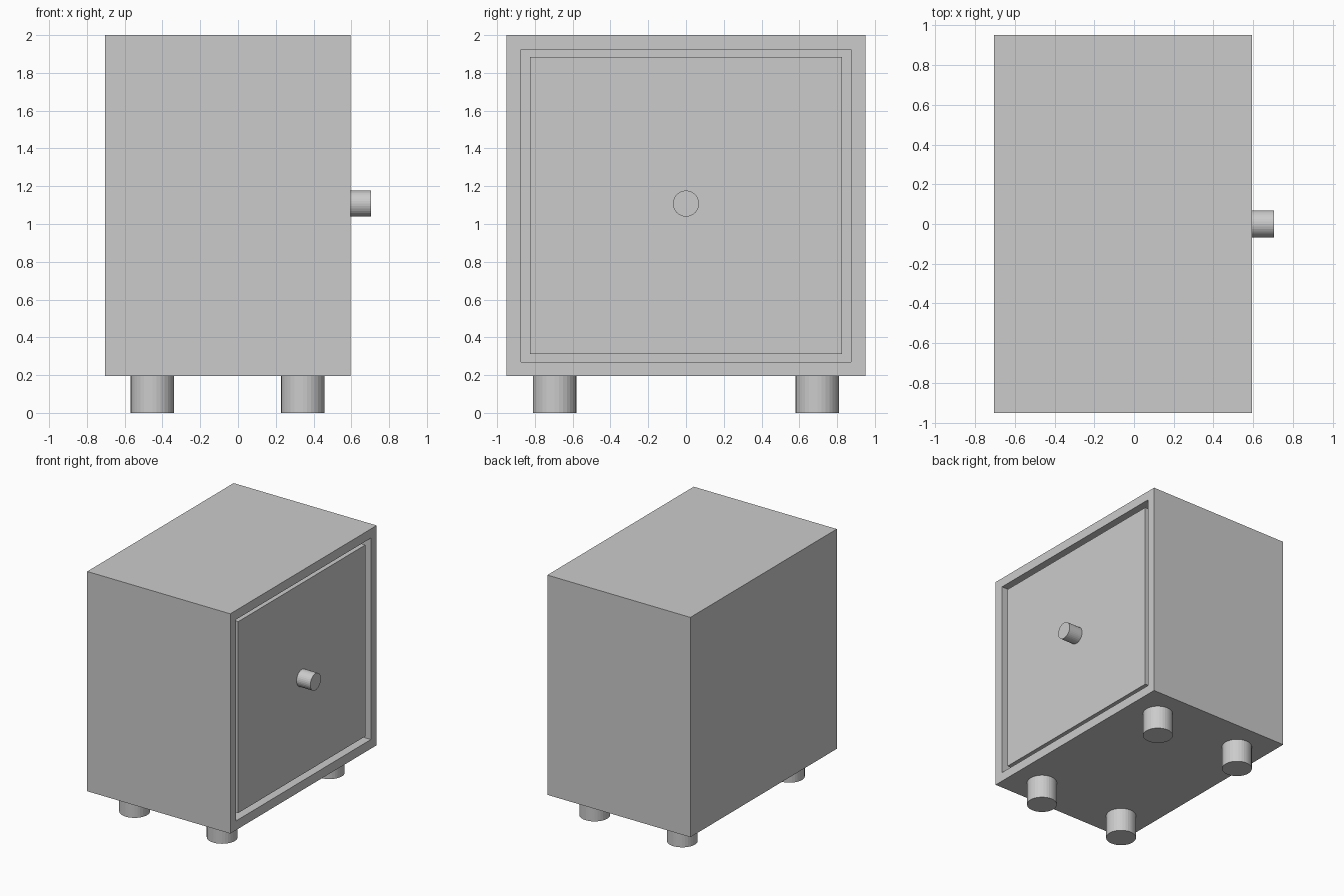
import bpy, bmesh
from math import pi
from mathutils import Vector

old = bpy.data.objects.get("Cube")
if old:
    bpy.data.objects.remove(old, do_unlink=True)

grey = bpy.data.materials.new("plain grey")
grey.use_nodes = True
grey.diffuse_color = (0.6, 0.6, 0.6, 1)
grey.node_tree.nodes["Principled BSDF"].inputs["Base Color"].default_value = grey.diffuse_color


def box(name, low, high):
    low, high = Vector(low), Vector(high)
    bpy.ops.mesh.primitive_cube_add(size=1, location=(low + high) / 2)
    obj = bpy.context.object
    obj.name = name
    obj.scale = high - low
    bpy.ops.object.transform_apply(location=False, rotation=False, scale=True)
    obj.data.materials.append(grey)
    return obj


def cylinder(name, radius, length, centre, tilt=0):
    bpy.ops.mesh.primitive_cylinder_add(
        vertices=32, radius=radius, depth=length, location=centre, rotation=(0, tilt, 0))
    obj = bpy.context.object
    obj.name = name
    obj.data.materials.append(grey)
    return obj


FRONT, BACK, BASE = 0.595, -0.705, 0.195
MID = (FRONT + BACK) / 2

# Cabinet: box hollowed from its +x side
cabinet = box("cabinet", (BACK, -0.95, BASE), (FRONT, 0.95, 2.0))
bm = bmesh.new()
bm.from_mesh(cabinet.data)
bm.faces.ensure_lookup_table()
opening = max(bm.faces, key=lambda f: f.normal.x)
bmesh.ops.inset_region(bm, faces=[opening], thickness=0.107)
wall = bmesh.ops.extrude_discrete_faces(bm, faces=[opening])["faces"]
bmesh.ops.translate(bm, verts=wall[0].verts, vec=(-1.19, 0, 0))
bm.to_mesh(cabinet.data)
bm.free()

# Door: panel set slightly back, with a narrow gap around it
DOOR = FRONT - 0.015
box("door", (DOOR - 0.08, -0.826, 0.312), (DOOR, 0.826, 1.884))

# Knob
cylinder("door_knob", 0.069, 0.705 - DOOR, ((0.705 + DOOR) / 2, 0, 1.108), pi / 2)

# Feet
for side_x, x in (("back", -1), ("front", 1)):
    for side_y, y in (("right", -1), ("left", 1)):
        cylinder(f"foot_{side_x}_{side_y}", 0.115, BASE, (MID + x * 0.398, y * 0.695, BASE / 2))
